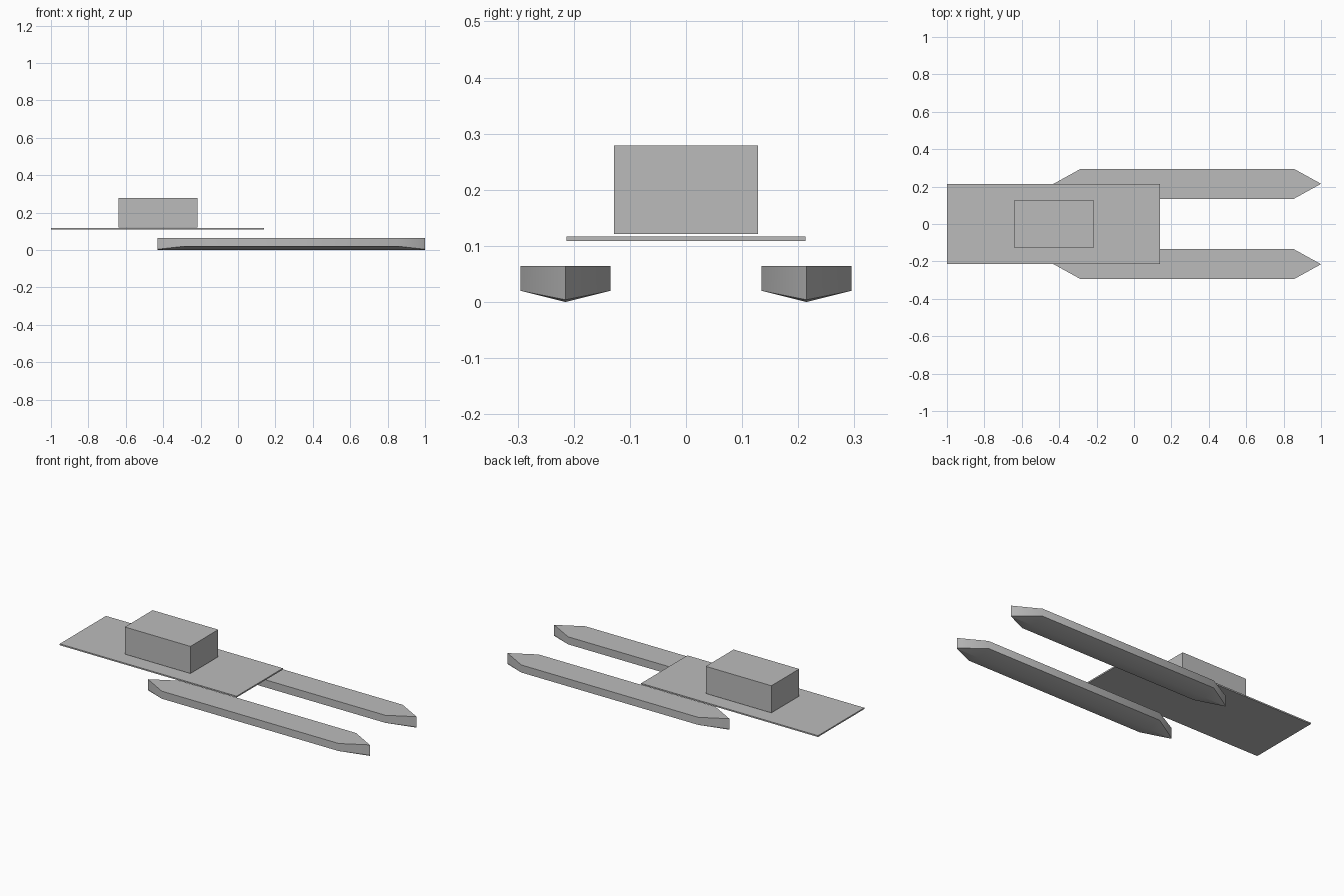
import bpy
import bmesh
from math import radians

cube = bpy.data.objects.get("Cube")
if cube:
    bpy.data.objects.remove(cube, do_unlink=True)

grey = bpy.data.materials.new("plain_grey")
grey.use_nodes = True
colour = (0.5, 0.5, 0.5, 1)
grey.diffuse_color = colour
grey.node_tree.nodes["Principled BSDF"].inputs["Base Color"].default_value = colour


def add_object(name, bm):
    bmesh.ops.recalc_face_normals(bm, faces=bm.faces)
    mesh = bpy.data.meshes.new(name)
    bm.to_mesh(mesh)
    bm.free()
    mesh.materials.append(grey)
    obj = bpy.data.objects.new(name, mesh)
    bpy.context.collection.objects.link(obj)
    return obj


def add_box(name, low, high):
    bm = bmesh.new()
    bmesh.ops.create_cube(bm, size=1)
    for v in bm.verts:
        v.co = [(a + b) / 2 + c * (b - a) for a, b, c in zip(low, high, v.co)]
    return add_object(name, bm)


def add_hull(name, y):
    """Pontoon with a V bottom, pointed at both ends."""
    half, deck, chine, tip_chine = 0.08, 0.064, 0.02, 0.004
    stern, stern_shoulder, bow_shoulder, bow = -0.43, -0.285, 0.855, 1.0
    bm = bmesh.new()

    def tip(x):
        return [bm.verts.new((x, y, z)) for z in (deck, tip_chine, 0)]

    def section(x):
        profile = [(-half, deck), (-half, chine), (0, 0), (half, chine), (half, deck)]
        return [bm.verts.new((x, y + dy, z)) for dy, z in profile]

    a, b = section(stern_shoulder), section(bow_shoulder)
    s, e = tip(stern), tip(bow)
    # Sides and bottom of the straight middle
    for i in range(4):
        bm.faces.new((a[i], a[i + 1], b[i + 1], b[i]))
    # Tapered ends
    for ring, (top, mid, keel) in ((a, s), (b, e)):
        for i, j in ((0, 1), (4, 3)):
            bm.faces.new((ring[i], ring[j], mid, top))
            bm.faces.new((ring[j], ring[2], keel, mid))
    # Flat top
    bm.faces.new((s[0], a[0], b[0], e[0], b[4], a[4]))
    obj = add_object(name, bm)
    bpy.ops.object.select_all(action="DESELECT")
    obj.select_set(True)
    bpy.context.view_layer.objects.active = obj
    bpy.ops.object.shade_smooth_by_angle(angle=radians(30))
    return obj


# Two floats
add_hull("front_hull", -0.215)
add_hull("back_hull", 0.215)

# Thin deck and the cabin just above it
add_box("deck", (-1, -0.213, 0.109), (0.14, 0.213, 0.117))
add_box("cabin", (-0.64, -0.128, 0.121), (-0.217, 0.128, 0.279))
